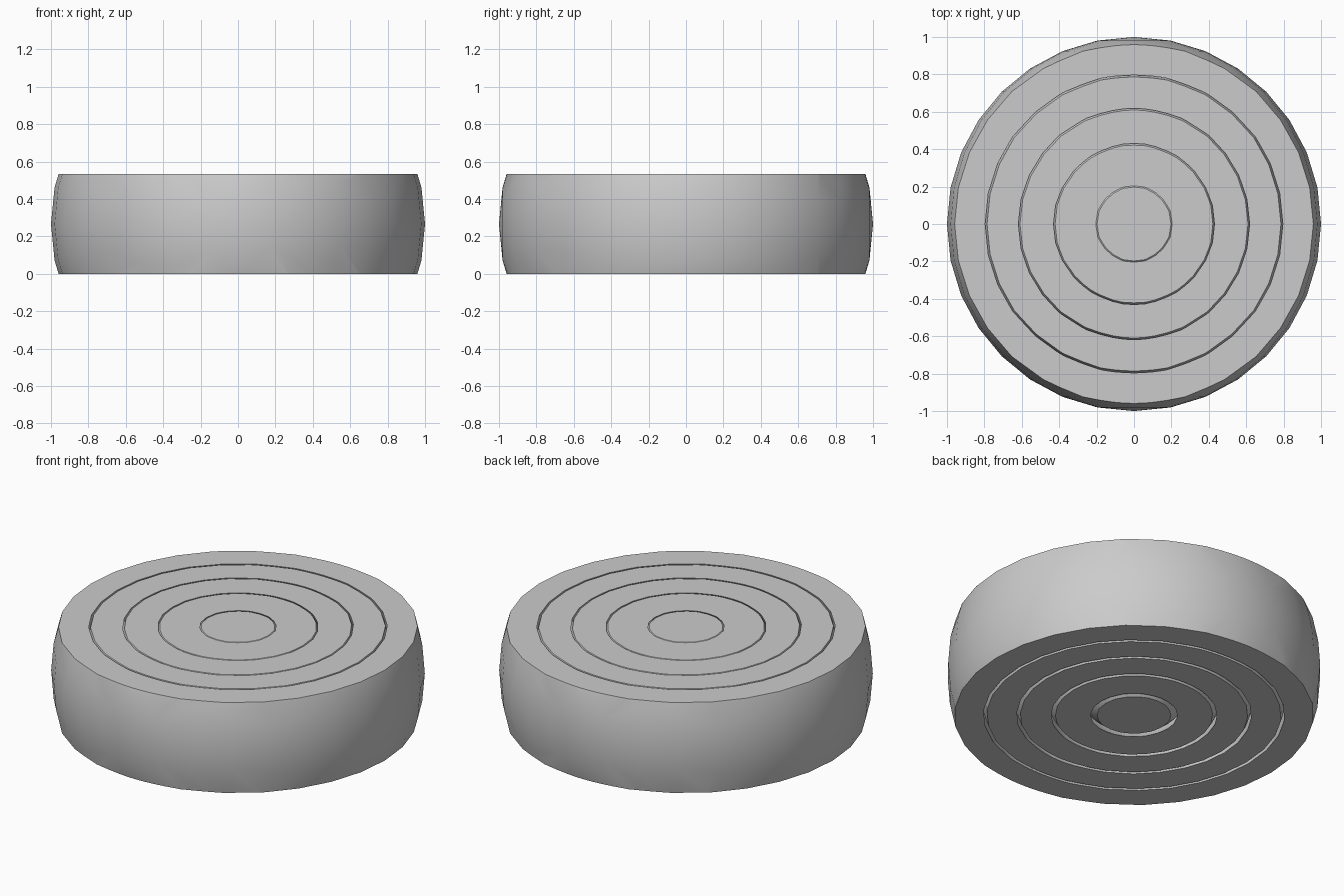
import bpy
import bmesh
import math
from mathutils import Matrix, Vector

default = bpy.data.objects.get("Cube")
if default:
    bpy.data.objects.remove(default, do_unlink=True)

HALF = 0.267      # half of the height
GAP = 0.013       # clearance between neighbouring rings
DROP = 0.011      # cavities sit slightly low inside each ring

grey = bpy.data.materials.new("plain grey")
grey.use_nodes = True
colour = (0.6, 0.6, 0.6, 1)
grey.diffuse_color = colour
grey.node_tree.nodes["Principled BSDF"].inputs["Base Color"].default_value = colour


def add_band(bm, radius, offset=0.0, inward=False):
    """Sphere with its poles on the y axis, trimmed to the flat top and bottom."""
    part = bmesh.new()
    turn = Matrix.Translation((0, 0, offset)) @ Matrix.Rotation(math.pi / 2, 4, "X")
    bmesh.ops.create_uvsphere(part, u_segments=32, v_segments=16, radius=radius, matrix=turn)
    for side in (1, -1):
        bmesh.ops.bisect_plane(part, geom=part.verts[:] + part.edges[:] + part.faces[:],
                               plane_co=(0, 0, side * HALF), plane_no=(0, 0, side),
                               clear_outer=True)
    if inward:
        bmesh.ops.reverse_faces(part, faces=part.faces[:])
    mesh = bpy.data.meshes.new("band")
    part.to_mesh(mesh)
    part.free()
    bm.from_mesh(mesh)
    bpy.data.meshes.remove(mesh)


def make_ring(name, outer, cavity=None):
    bm = bmesh.new()
    add_band(bm, outer)
    if cavity:
        add_band(bm, cavity, -DROP, inward=True)
    # flat top and bottom faces
    for side in (1, -1):
        rim = [e for e in bm.edges if e.is_boundary
               and all(abs(v.co.z - side * HALF) < 1e-4 for v in e.verts)]
        fill = bmesh.ops.triangle_fill(bm, edges=rim, use_beauty=True,
                                       normal=Vector((0, 0, side)))
        for face in fill["geom"]:
            if isinstance(face, bmesh.types.BMFace):
                face.normal_update()
                if face.normal.z * side < 0:
                    face.normal_flip()
    bmesh.ops.translate(bm, verts=bm.verts[:], vec=(0, 0, HALF))
    mesh = bpy.data.meshes.new(name)
    bm.to_mesh(mesh)
    bm.free()
    mesh.materials.append(grey)
    obj = bpy.data.objects.new(name, mesh)
    bpy.context.collection.objects.link(obj)
    bpy.ops.object.select_all(action="DESELECT")
    obj.select_set(True)
    bpy.context.view_layer.objects.active = obj
    bpy.ops.object.shade_smooth_by_angle(angle=math.radians(25))


# nested rings, from the outside in, around a solid core
names = ["outer_ring", "second_ring", "third_ring", "inner_ring"]
for i, name in enumerate(names):
    make_ring(name, (6 - i) / 6, (5 - i) / 6 + GAP)
make_ring("core", 2 / 6)
